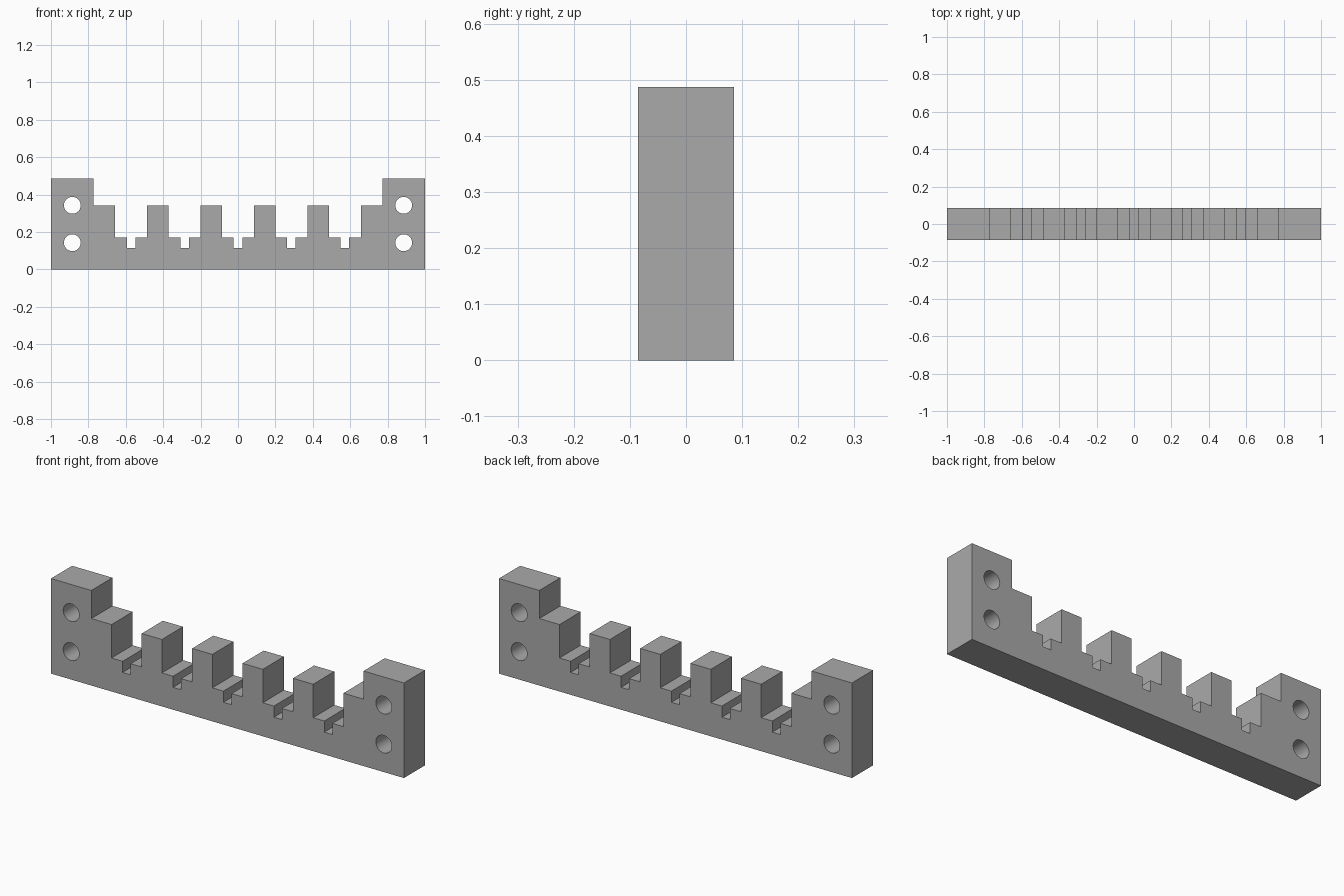
import bpy, bmesh, math

if "Cube" in bpy.data.objects:
    bpy.data.objects.remove(bpy.data.objects["Cube"], do_unlink=True)

U = 1 / 35            # design unit: the bar is 70 units long
DEPTH = 0.1706
TOP = 0.487
SLOTS, PITCH = 5, 10

grey = bpy.data.materials.new("plain grey")
grey.use_nodes = True
colour = (0.4, 0.4, 0.4, 1)
grey.diffuse_color = colour
grey.node_tree.nodes["Principled BSDF"].inputs["Base Color"].default_value = colour


def slot_points(cx):
    """Stepped slot: wide upper pocket with a narrow notch in its floor."""
    half = [(3, 12), (3, 6), (0.8, 6), (0.8, 4)]
    left = [(cx - x, z) for x, z in half]
    right = [(cx + x, z) for x, z in reversed(half)]
    return left + right


# Front outline, left to right along the top
outline = [(-35, 0), (-35, TOP / U), (-27, TOP / U), (-27, 12)]
for i in range(SLOTS):
    outline += slot_points((i - (SLOTS - 1) / 2) * PITCH)
outline += [(27, 12), (27, TOP / U), (35, TOP / U), (35, 0)]

# Toothed bar extruded from the outline
bm = bmesh.new()
face = bm.faces.new([bm.verts.new((x * U, -DEPTH / 2, z * U)) for x, z in outline])
extruded = bmesh.ops.extrude_face_region(bm, geom=[face])["geom"]
bmesh.ops.translate(bm, vec=(0, DEPTH, 0),
                    verts=[g for g in extruded if isinstance(g, bmesh.types.BMVert)])
bmesh.ops.recalc_face_normals(bm, faces=bm.faces)
mesh = bpy.data.meshes.new("slotted_bar")
bm.to_mesh(mesh)
bm.free()
mesh.materials.append(grey)
bar = bpy.data.objects.new("slotted_bar", mesh)
bpy.context.collection.objects.link(bar)

# Two mounting holes through each end block
for side in (-1, 1):
    for z in (5, 12):
        bpy.ops.mesh.primitive_cylinder_add(
            vertices=48, radius=0.045, depth=DEPTH * 2,
            location=(side * 31 * U, 0, z * U), rotation=(math.pi / 2, 0, 0))
        cutter = bpy.context.object
        cutter.name = "hole_cutter"
        cutter.hide_render = True
        cutter.data.materials.append(grey)
        cut = bar.modifiers.new("mounting_hole", 'BOOLEAN')
        cut.operation = 'DIFFERENCE'
        cut.solver = 'EXACT'
        cut.object = cutter
        bpy.context.view_layer.objects.active = bar
        bpy.ops.object.modifier_apply(modifier=cut.name)
        bpy.data.objects.remove(cutter, do_unlink=True)

# Smooth hole walls, crisp edges elsewhere
bpy.ops.object.select_all(action='DESELECT')
bar.select_set(True)
bpy.context.view_layer.objects.active = bar
bpy.ops.object.shade_smooth_by_angle(angle=math.radians(30))
